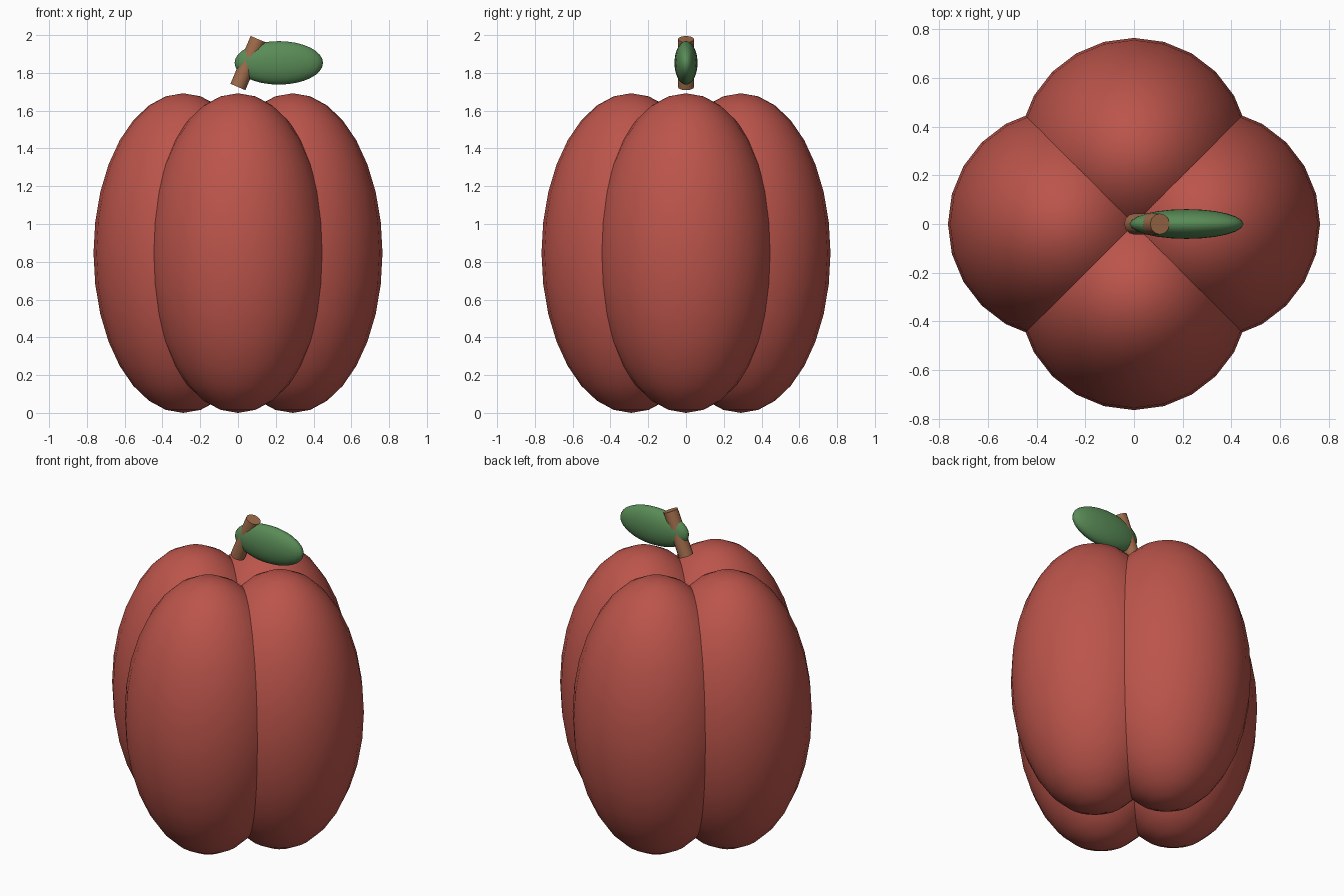
import bpy, math

if "Cube" in bpy.data.objects:
    bpy.data.objects.remove(bpy.data.objects["Cube"])


def material(name, rgb):
    m = bpy.data.materials.new(name)
    m.diffuse_color = (*rgb, 1)
    m.use_nodes = True
    m.node_tree.nodes["Principled BSDF"].inputs["Base Color"].default_value = m.diffuse_color
    return m


RED = material("red skin", (0.50, 0.09, 0.07))
GREEN = material("leaf green", (0.10, 0.26, 0.095))
BROWN = material("stem brown", (0.35, 0.15, 0.07))


def finish(name, mat, angle):
    ob = bpy.context.object
    ob.name = name
    ob.data.materials.append(mat)
    bpy.ops.object.transform_apply(location=False, rotation=True, scale=True)
    bpy.ops.object.shade_smooth_by_angle(angle=math.radians(angle))


def ellipsoid(name, loc, radii, mat):
    bpy.ops.mesh.primitive_uv_sphere_add(segments=24, ring_count=16, location=loc)
    bpy.context.object.scale = radii
    finish(name, mat, 80)


# Four overlapping upright lobes form the body
for side, x, y in (("right", 1, 0), ("back", 0, 1), ("left", -1, 0), ("front", 0, -1)):
    ellipsoid(side + "_lobe", (0.29 * x, 0.29 * y, 0.846), (0.475, 0.475, 0.846), RED)

# Leaning stem
bpy.ops.mesh.primitive_cylinder_add(vertices=12, radius=0.043, depth=0.275,
                                    location=(0.053, 0, 1.852), rotation=(0, 0.4, 0))
finish("stem", BROWN, 40)

# Thick flattened leaf
ellipsoid("leaf", (0.216, 0, 1.853), (0.234, 0.061, 0.115), GREEN)
